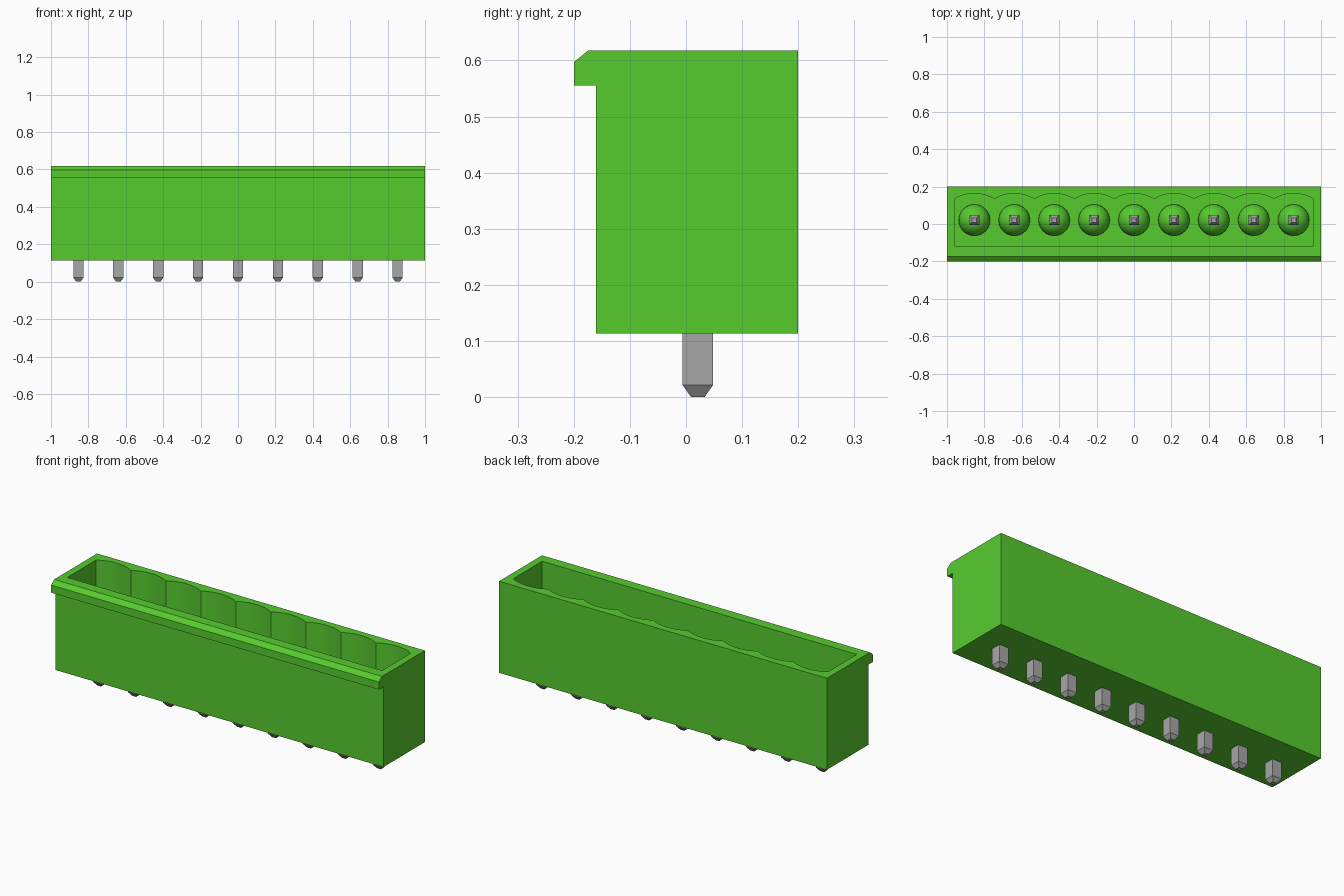
import bpy, bmesh, math
from mathutils import Vector

cube = bpy.data.objects.get("Cube")
if cube:
    bpy.data.objects.remove(cube, do_unlink=True)

PINS = 9
PITCH = 1.92 / PINS
PIN_Y = 0.021
BASE, FLOOR, TOP = 0.113, 0.25, 0.618


def material(name, color):
    mat = bpy.data.materials.new(name)
    mat.use_nodes = True
    mat.diffuse_color = color
    mat.node_tree.nodes["Principled BSDF"].inputs["Base Color"].default_value = color
    return mat


green = material("green plastic", (0.095, 0.60, 0.028, 1))
metal = material("grey metal", (0.39, 0.39, 0.39, 1))


def finish(name, bm, mat):
    bmesh.ops.recalc_face_normals(bm, faces=bm.faces)
    mesh = bpy.data.meshes.new(name)
    bm.to_mesh(mesh)
    bm.free()
    mesh.materials.append(mat)
    obj = bpy.data.objects.new(name, mesh)
    bpy.context.collection.objects.link(obj)
    return obj


def prism(name, outline, offset, mat):
    """Extrude a closed outline of 3D points along an offset."""
    bm = bmesh.new()
    face = bm.faces.new([bm.verts.new(p) for p in outline])
    extruded = bmesh.ops.extrude_face_region(bm, geom=[face])["geom"]
    moved = [v for v in extruded if isinstance(v, bmesh.types.BMVert)]
    bmesh.ops.translate(bm, verts=moved, vec=Vector(offset))
    return finish(name, bm, mat)


def smooth(obj, angle):
    bpy.ops.object.select_all(action="DESELECT")
    obj.select_set(True)
    bpy.context.view_layer.objects.active = obj
    bpy.ops.object.shade_smooth_by_angle(angle=math.radians(angle))


# Housing: side profile with the latch lip along the front
side = [(-0.16, BASE), (0.2, BASE), (0.2, TOP), (-0.174, TOP),
        (-0.2, 0.597), (-0.2, 0.555), (-0.16, 0.555)]
housing = prism("housing", [(-1, y, z) for y, z in side], (2, 0, 0), green)

# Socket cavity: straight front wall, scalloped back wall
half, sag, peak, steps = PITCH / 2, 0.029, 0.163, 12
radius = (half ** 2 + sag ** 2) / (2 * sag)
plan = [(-0.96, -0.117), (0.96, -0.117)]
for i in range(PINS * steps + 1):
    x = 0.96 - i * PITCH / steps
    dx = (i % steps) * PITCH / steps - half
    plan.append((x, peak - radius + math.sqrt(radius ** 2 - dx ** 2)))
cutter = prism("cavity_cutter", [(x, y, FLOOR) for x, y in plan], (0, 0, 0.6), green)
cutter.hide_render = True
cut = housing.modifiers.new("cavity", "BOOLEAN")
cut.operation = "DIFFERENCE"
cut.solver = "EXACT"
cut.object = cutter
bpy.context.view_layer.objects.active = housing
bpy.ops.object.modifier_apply(modifier="cavity")
bpy.data.objects.remove(cutter, do_unlink=True)
smooth(housing, 20)


def dome(name, x):
    """Rounded collar around a pin on the cavity floor."""
    bm = bmesh.new()
    bmesh.ops.create_uvsphere(bm, u_segments=32, v_segments=16, radius=0.084)
    low = [v for v in bm.verts if v.co.z < -0.001]
    bmesh.ops.delete(bm, geom=low, context="VERTS")
    bmesh.ops.translate(bm, verts=bm.verts, vec=(x, PIN_Y, FLOOR))
    smooth(finish(name, bm, green), 40)


def pin(name, x):
    """Square contact with tapered tips at both ends."""
    bm = bmesh.new()
    rings = []
    for z, r in [(0, 0.012), (0.022, 0.0275), (0.468, 0.0275), (0.49, 0.012)]:
        rings.append([bm.verts.new((x + sx * r, PIN_Y + sy * r, z))
                      for sx, sy in [(-1, -1), (1, -1), (1, 1), (-1, 1)]])
    for a, b in zip(rings, rings[1:]):
        for i in range(4):
            j = (i + 1) % 4
            bm.faces.new((a[i], a[j], b[j], b[i]))
    bm.faces.new(rings[0])
    bm.faces.new(rings[-1])
    finish(name, bm, metal)


# Row of contacts with their collars
for n in range(PINS):
    x = (n - (PINS - 1) / 2) * PITCH
    dome(f"pin_collar_{n + 1}", x)
    pin(f"pin_{n + 1}", x)
